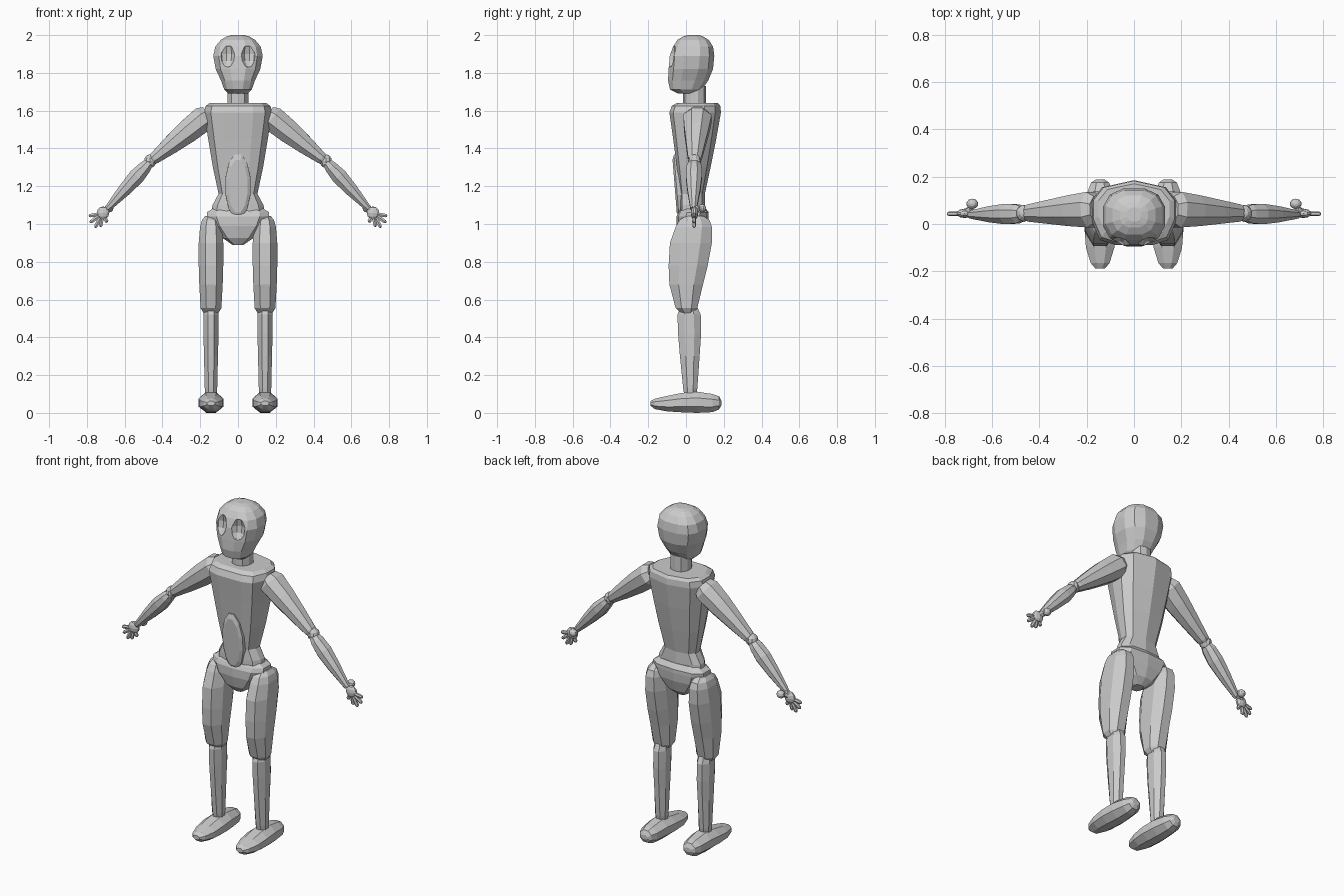
import bpy, bmesh, math
from mathutils import Vector

if "Cube" in bpy.data.objects:
    bpy.data.objects.remove(bpy.data.objects["Cube"])


def section(n, power=1.0):
    """Unit cross-section: power 1 is round, below 1 is boxier."""
    pts = []
    for i in range(n):
        a = 2 * math.pi * (i + 0.5) / n
        c, s = math.cos(a), math.sin(a)
        k = math.cos(math.pi / n)
        pts.append((math.copysign(abs(c / k) ** power, c),
                    math.copysign(min(1, abs(s / k)) ** power, s)))
    m = max(p[0] for p in pts), max(p[1] for p in pts)
    return [(p[0] / m[0], p[1] / m[1]) for p in pts]


def finish(name, bm, mirror=False):
    bmesh.ops.recalc_face_normals(bm, faces=bm.faces)
    me = bpy.data.meshes.new(name)
    bm.to_mesh(me)
    bm.free()
    ob = bpy.data.objects.new(name, me)
    bpy.context.collection.objects.link(ob)
    if mirror:
        mod = ob.modifiers.new("mirror", "MIRROR")
        mod.use_mirror_merge = False
    return ob


def loft(bm, rings, sec, u, v):
    """Skin rings of (centre, half width, half depth) and cap the ends."""
    loops = [[bm.verts.new(Vector(c) + u * (a * p[0]) + v * (b * p[1])) for p in sec]
             for c, a, b in rings]
    n = len(sec)
    for lo, hi in zip(loops, loops[1:]):
        for i in range(n):
            j = (i + 1) % n
            bm.faces.new((lo[i], lo[j], hi[j], hi[i]))
    bm.faces.new(loops[0][::-1])
    bm.faces.new(loops[-1])


X, Y, Z = Vector((1, 0, 0)), Vector((0, 1, 0)), Vector((0, 0, 1))


def column(name, x, levels, sec, mirror=False):
    """Upright part; levels are (z, half width, front y, back y)."""
    bm = bmesh.new()
    loft(bm, [((x, (f + b) / 2, z), w, (b - f) / 2) for z, w, f, b in levels], sec, X, Y)
    return finish(name, bm, mirror)


def limb(bm, start, end, stations, sec):
    """Tapered part along a line; stations are (t, half width, half depth)."""
    s, e = Vector(start), Vector(end)
    u = (e - s).cross(Y).normalized()
    loft(bm, [(s.lerp(e, t), a, b) for t, a, b in stations], sec, u, u.cross(e - s).normalized())


def ball(bm, centre, radii):
    vs = bmesh.ops.create_uvsphere(bm, u_segments=10, v_segments=6, radius=1)["verts"]
    for p in vs:
        p.co = Vector(centre) + Vector(a * b for a, b in zip(p.co, radii))


# Head with hollow eye sockets
head = column("head", 0, [
    (1.69, .05, -.04, .06), (1.712, .073, -.085, .085), (1.76, .09, -.095, .118),
    (1.82, .118, -.092, .143), (1.89, .131, -.086, .15), (1.94, .12, -.068, .143),
    (1.975, .09, -.045, .12), (1.993, .06, -.015, .09), (2.0, .03, .01, .07)],
    section(12, .8))
bm = bmesh.new()
for sx in (-1, 1):
    ball(bm, (sx * .06, -.098, 1.9), (.045, .05, .075))
cutter = finish("eye_socket_cutter", bm)
cutter.hide_render = True
mod = head.modifiers.new("sockets", "BOOLEAN")
mod.operation, mod.object, mod.solver = "DIFFERENCE", cutter, "EXACT"
bpy.context.view_layer.objects.active = head
head.select_set(True)
bpy.ops.object.modifier_apply(modifier=mod.name)
bpy.data.objects.remove(cutter)

# Neck
column("neck", 0, [(1.6, .055, -.015, .105), (1.73, .055, -.015, .105)], section(10))

# Torso: flat chest, chamfered sides, ridged back
right = [(.45, -1), (.8, -.85), (1, -.25), (1, .35), (.75, .78)]
torso_sec = right + [(0, 1)] + [(-x, y) for x, y in reversed(right)]
column("torso", 0, [
    (1.07, .14, -.03, .10), (1.10, .135, -.03, .10), (1.16, .103, -.03, .10),
    (1.3, .133, -.048, .13), (1.45, .158, -.068, .16), (1.59, .18, -.088, .185),
    (1.625, .172, -.075, .182), (1.64, .15, -.05, .17)], torso_sec)

# Belly plate
bm = bmesh.new()
loft(bm, [((0, y, 1.2), w, h) for y, w, h in ((.02, .068, .17), (-.05, .066, .168), (-.06, .05, .14))],
     section(12), X, Z)
for p in bm.verts:
    p.co.y -= (p.co.z - 1.2) * .08
finish("belly_plate", bm)

# Pelvis
column("pelvis", 0, [
    (.89, .03, -.01, .06), (.925, .08, -.035, .095), (.99, .14, -.05, .115),
    (1.04, .165, -.05, .12), (1.062, .165, -.04, .12), (1.09, .12, -.02, .10)],
    section(10, .75))

# Legs
column("thigh", .143, [
    (.53, .04, -.03, .045), (.555, .055, -.055, .06), (.68, .062, -.088, .09),
    (.78, .065, -.092, .115), (.9, .065, -.085, .137), (.985, .058, -.055, .137),
    (1.02, .048, -.035, .125), (1.043, .03, 0, .09)], section(8, .9), True)
column("shin", .143, [
    (.1, .03, -.01, .055), (.13, .033, -.015, .06), (.3, .037, -.032, .072),
    (.42, .04, -.042, .08), (.52, .041, -.045, .078), (.56, .035, -.03, .06)],
    section(8), True)

# Feet, skinned from toe to heel
bm = bmesh.new()
loft(bm, [((.143, y, (lo + hi) / 2), w, (hi - lo) / 2) for y, w, lo, hi in (
    (-.188, .02, .038, .062), (-.165, .04, .02, .075), (-.1, .06, .008, .09),
    (-.02, .066, .003, .106), (.06, .062, 0, .112), (.14, .052, .004, .1),
    (.175, .038, .018, .088), (.187, .02, .04, .065))], section(8), X, Z)
finish("foot", bm, True)

# Arms
bm = bmesh.new()
limb(bm, (.155, .062, 1.58), (.465, .045, 1.33), [
    (0, .05, .055), (.09, .067, .075), (.35, .062, .065), (.65, .048, .05),
    (.93, .031, .036), (1, .022, .025)], section(8))
finish("upper_arm", bm, True)
bm = bmesh.new()
ball(bm, (.465, .045, 1.333), (.034, .036, .036))
finish("elbow", bm, True)
bm = bmesh.new()
limb(bm, (.47, .043, 1.325), (.692, .04, 1.08), [
    (0, .025, .03), (.1, .034, .04), (.3, .042, .043), (.6, .034, .034),
    (.92, .02, .02), (1, .016, .016)], section(8))
finish("forearm", bm, True)

# Hands: palm, side knuckle and a fan of fingers
bm = bmesh.new()
ball(bm, (.683, .085, 1.083), (.025, .022, .022))
limb(bm, (.685, .06, 1.085), (.72, .045, 1.06), [(0, .014, .02), (1, .014, .014)], section(6))
finish("wrist_knuckle", bm, True)
bm = bmesh.new()
ball(bm, (.715, .045, 1.058), (.035, .02, .035))
finish("palm", bm, True)
bm = bmesh.new()
for x, z in ((.79, 1.043), (.784, 1.008), (.757, .98), (.728, .985), (.692, 1.008)):
    limb(bm, (.717, .043, 1.055), (x, .043, z),
         [(.2, .009, .009), (.6, .01, .01), (.9, .009, .009), (1, .004, .004)], section(6))
finish("fingers", bm, True)
